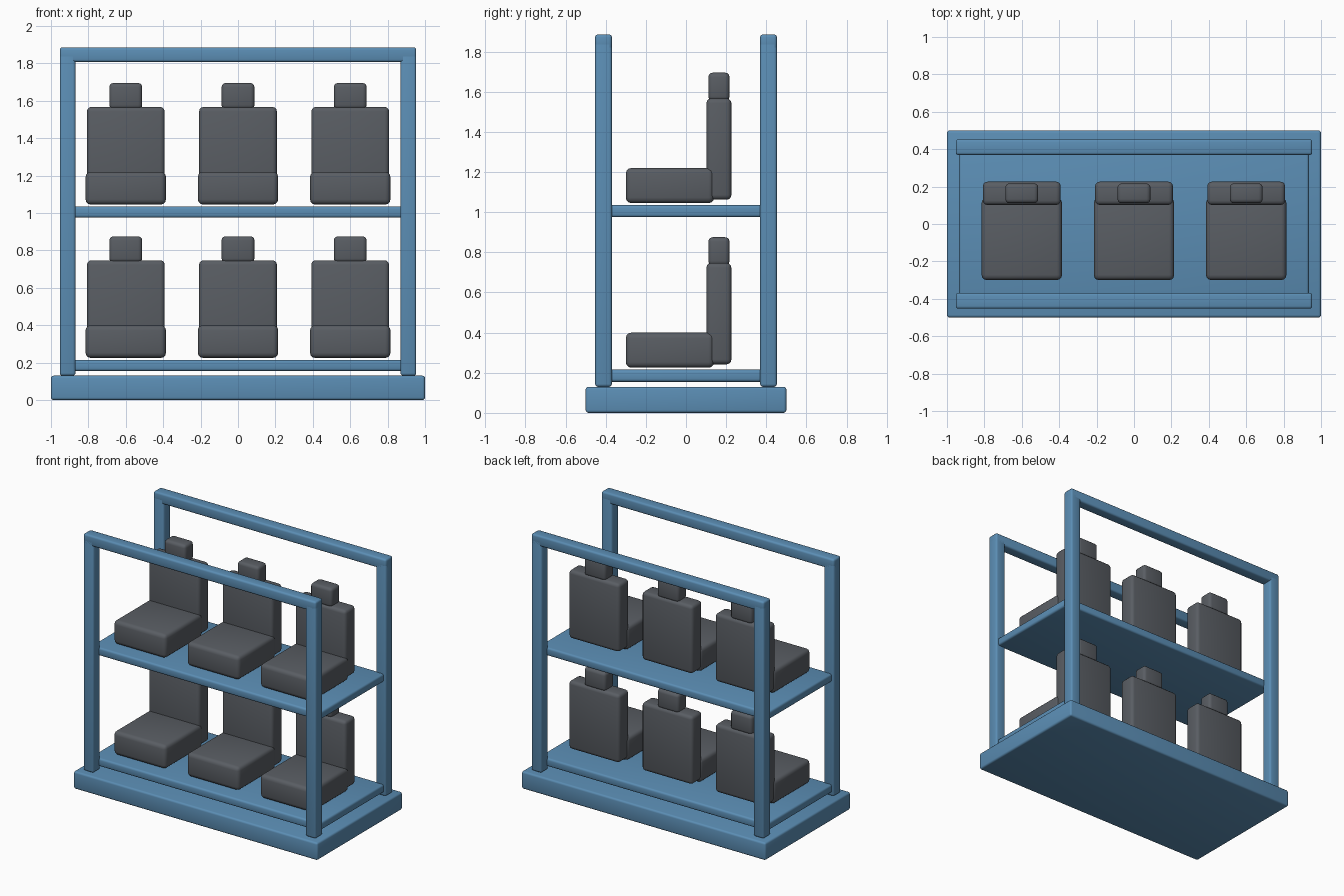
import bpy, bmesh

if "Cube" in bpy.data.objects:
    bpy.data.objects.remove(bpy.data.objects["Cube"])


def material(name, color):
    m = bpy.data.materials.new(name)
    m.diffuse_color = color
    m.use_nodes = True
    m.node_tree.nodes["Principled BSDF"].inputs["Base Color"].default_value = m.diffuse_color
    return m


BLUE = material("blue_paint", (0.105, 0.27, 0.46, 1))
DARK = material("dark_fabric", (0.1, 0.11, 0.125, 1))


def box(name, x, y, z, mat, radius, segments=3):
    """Rounded box given its (min, max) range on each axis."""
    mesh = bpy.data.meshes.new(name)
    obj = bpy.data.objects.new(name, mesh)
    bpy.context.collection.objects.link(obj)
    bm = bmesh.new()
    bmesh.ops.create_cube(bm, size=1)
    for v in bm.verts:
        v.co = [(lo + hi) / 2 + c * (hi - lo) for c, (lo, hi) in zip(v.co, (x, y, z))]
    bmesh.ops.bevel(bm, geom=bm.edges[:], offset=radius, segments=segments,
                    profile=0.5, affect='EDGES')
    bm.to_mesh(mesh)
    bm.free()
    mesh.materials.append(mat)
    bpy.ops.object.select_all(action='DESELECT')
    bpy.context.view_layer.objects.active = obj
    obj.select_set(True)
    bpy.ops.object.shade_smooth_by_angle()
    return obj


# Base slab
box("base", (-1, 1), (-0.5, 0.5), (0, 0.13), BLUE, 0.014)

# Corner posts and the long rail across each pair
for side, y in (("front", -0.411), ("back", 0.411)):
    ys = (y - 0.042, y + 0.042)
    for hand, x in (("left", -0.911), ("right", 0.911)):
        box(f"{side}_{hand}_post", (x - 0.042, x + 0.042), ys, (0.13, 1.85), BLUE, 0.014)
    box(f"{side}_top_rail", (-0.953, 0.953), ys, (1.807, 1.885), BLUE, 0.014)

# Two decks, each with a row of three seats
for level, dz in (("lower", 0), ("upper", 0.82)):
    box(f"{level}_deck", (-0.935, 0.935), (-0.385, 0.385),
        (0.155 + dz, 0.215 + dz), BLUE, 0.014)
    for i, x in enumerate((-0.6, 0, 0.6), 1):
        tag = f"{level}_{i}"
        box(f"seat_cushion_{tag}", (x - 0.215, x + 0.215), (-0.3, 0.14),
            (0.225 + dz, 0.4 + dz), DARK, 0.028)
        box(f"seat_back_{tag}", (x - 0.208, x + 0.208), (0.102, 0.226),
            (0.242 + dz, 0.747 + dz), DARK, 0.024)
        box(f"headrest_{tag}", (x - 0.088, x + 0.088), (0.111, 0.217),
            (0.735 + dz, 0.875 + dz), DARK, 0.022)
